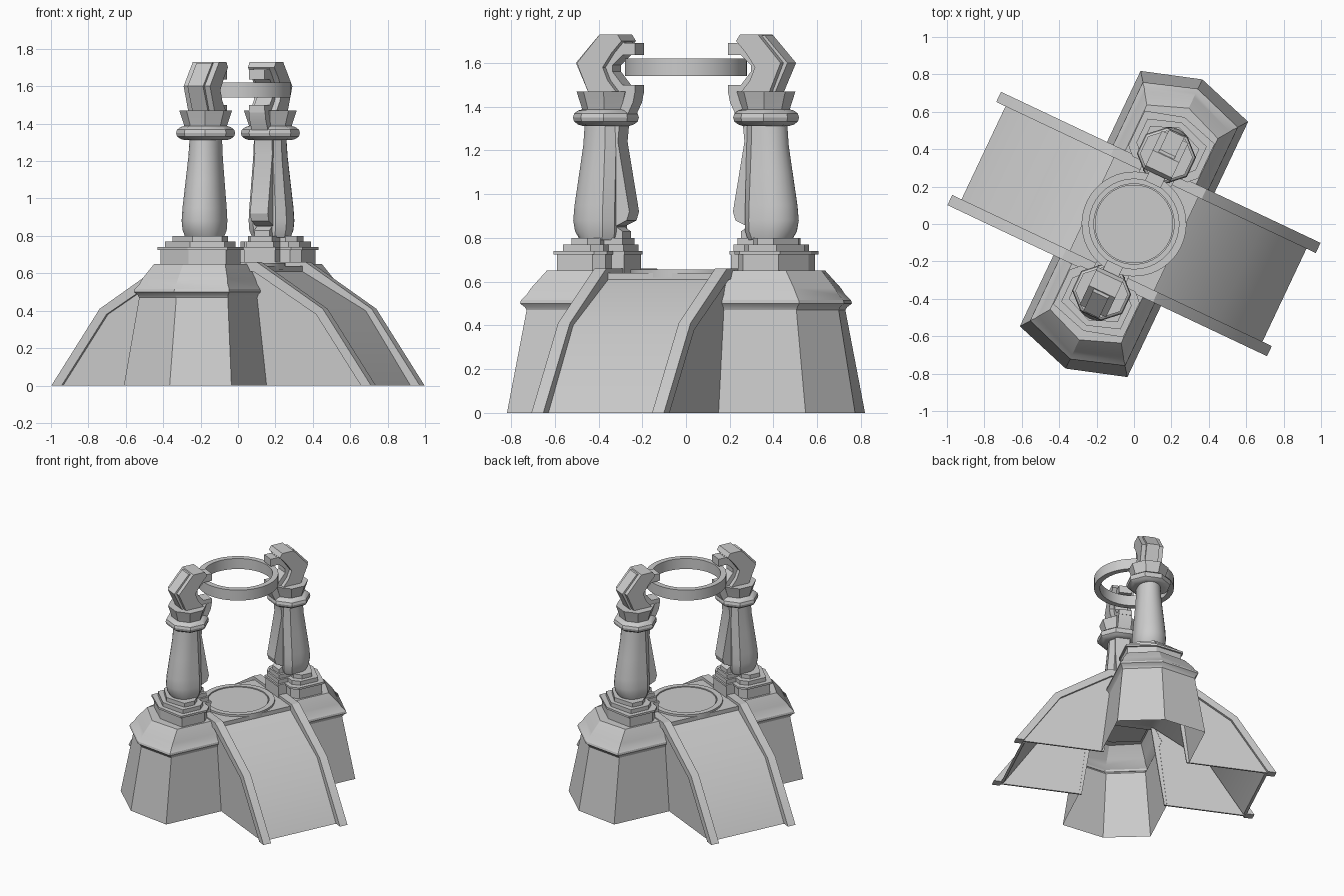
import bpy, bmesh, math
from mathutils import Matrix

cube = bpy.data.objects.get("Cube")
if cube:
    bpy.data.objects.remove(cube, do_unlink=True)

TURN = math.radians(-25.3)   # whole build is turned about z
stone = bpy.data.materials.new("pale_stone")
stone.use_nodes = True
GREY = (0.6, 0.6, 0.6, 1)
stone.diffuse_color = GREY
stone.node_tree.nodes["Principled BSDF"].inputs["Base Color"].default_value = GREY


def build(name, verts, faces, pair=True):
    """Mesh object; pair=True adds its half-turn twin."""
    me = bpy.data.meshes.new(name)
    me.from_pydata(verts, [], faces)
    bm = bmesh.new()
    bm.from_mesh(me)
    bmesh.ops.recalc_face_normals(bm, faces=bm.faces)
    bm.to_mesh(me)
    bm.free()
    me.materials.append(stone)
    for i, side in enumerate(("back", "front") if pair else ("",)):
        m = me.copy() if i else me
        m.transform(Matrix.Rotation(TURN if i == 0 else math.pi, 4, "Z"))
        ob = bpy.data.objects.new(f"{name}_{side}" if side else name, m)
        bpy.context.collection.objects.link(ob)
        bpy.ops.object.select_all(action="DESELECT")
        ob.select_set(True)
        bpy.context.view_layer.objects.active = ob
        bpy.ops.object.shade_smooth_by_angle(angle=math.radians(28))


def loft(name, rings, bottom=True, closed=True, pair=True):
    """Skin between rings of equal length, each (z, outline)."""
    n = len(rings[0][1])
    verts = [(x, y, z) for z, ring in rings for x, y in ring]
    faces = []
    for k in range(len(rings) - 1):
        for i in range(n if closed else n - 1):
            j = (i + 1) % n
            faces.append((k*n + i, k*n + j, k*n + n + j, k*n + n + i))
    if bottom:
        faces.append(tuple(range(n)))
    faces.append(tuple(range(len(verts) - n, len(verts))))
    build(name, verts, faces, pair)


def prism(name, pts, axis, lo, hi, pair=True):
    """Profile (a, z) extruded along x or y."""
    n = len(pts)
    place = (lambda a, z, d: (d, a, z)) if axis == "x" else (lambda a, z, d: (a, d, z))
    verts = [place(a, z, d) for d in (lo, hi) for a, z in pts]
    faces = [(i, (i + 1) % n, n + (i + 1) % n, n + i) for i in range(n)]
    faces += [tuple(range(n)), tuple(range(n, 2 * n))]
    build(name, verts, faces, pair)


def tube(name, r_out, r_in, z0, z1, n=48):
    prof = [(r_out, z0), (r_out, z1), (r_in, z1), (r_in, z0)]
    verts, faces = [], []
    for i in range(n):
        a = 2 * math.pi * i / n
        verts += [(r * math.cos(a), r * math.sin(a), z) for r, z in prof]
        for k in range(4):
            m, j = (k + 1) % 4, (i + 1) % n
            faces.append((i*4 + k, j*4 + k, j*4 + m, i*4 + m))
    build(name, verts, faces, pair=False)


def mirror(half):
    return half + [(-a, z) for a, z in reversed(half)]


# Arched ramps, deck and rails
panel_out = mirror([(0.89, 0), (0.625, 0.40), (0.25, 0.61), (0.25, 0.64)])
panel_in = mirror([(0.87, 0), (0.61, 0.38), (0.24, 0.59), (0.2, 0.61)])
prism("ramp_panel", panel_out + panel_in[::-1], "y", -0.29, 0.29, pair=False)
rail_out = mirror([(0.945, 0), (0.66, 0.41), (0.27, 0.66)])
rail_in = mirror([(0.885, 0), (0.62, 0.38), (0.25, 0.61)])
prism("ramp_rail", rail_out + rail_in[::-1], "y", 0.275, 0.335)
for s, tag in ((1, "left"), (-1, "right")):
    wall = [(0.9, 0), (0.635, 0.395), (0.26, 0.63), (0.2, 0.63), (0.3, 0)]
    prism(f"ramp_side_wall_{tag}", [(s * a, z) for a, z in wall], "y", 0.303, 0.315)

# Round dais on the deck
tube("dais_rim", 0.255, 0.215, 0.62, 0.655)
circle = [(0.21 * math.cos(i * math.pi / 24), 0.21 * math.sin(i * math.pi / 24)) for i in range(48)]
loft("dais_disc", [(0.62, circle), (0.65, circle)], pair=False)


# Blunt-pointed plinths, open below
def prow(w, shoulder, tip, start=0.3):
    return [(-w, start), (-w, shoulder), (0, tip), (w, shoulder), (w, start)]


loft("plinth", [
    (0, prow(0.318, 0.755, 0.855)),
    (0.47, prow(0.262, 0.682, 0.772)),
    (0.485, prow(0.268, 0.69, 0.78)),
    (0.5, prow(0.282, 0.706, 0.8)),
    (0.515, prow(0.28, 0.702, 0.796)),
    (0.54, prow(0.262, 0.682, 0.772)),
    (0.57, prow(0.252, 0.665, 0.752)),
    (0.65, prow(0.21, 0.605, 0.685)),
], bottom=False, closed=False)


# Stepped pedestals with a narrow neck towards the middle
def step(d):
    half = [(0.09 - d * 0.5, 0.27 + d * 0.4), (0.09 - d * 0.5, 0.335 + d),
            (0.15 - d, 0.335 + d), (0.195 - d, 0.38 + d), (0.195 - d, 0.56 - d)]
    return half + [(0, 0.62 - d)] + [(-a, b) for a, b in reversed(half)]


for i, (z0, z1, d) in enumerate([(0.64, 0.725, 0), (0.725, 0.74, -0.012),
                                 (0.74, 0.77, 0.02), (0.77, 0.8, 0.05)]):
    loft(f"pedestal_step_{i + 1}", [(z0, step(d)), (z1, step(d))])


# Columns: flat inside, rounded outside
def column(w, inner, mid, outer):
    arc = [(w * math.cos(a), mid + (outer - mid) * math.sin(a))
           for a in (math.pi * i / 12 for i in range(13))]
    return [(-w * 0.6, inner), (w * 0.6, inner), (w, inner + 0.04)] + arc + [(-w, inner + 0.04)]


loft("column", [
    (0.79, column(0.095, 0.34, 0.44, 0.525)),
    (0.83, column(0.108, 0.33, 0.44, 0.55)),
    (0.88, column(0.112, 0.33, 0.44, 0.56)),
    (0.95, column(0.108, 0.33, 0.44, 0.553)),
    (1.1, column(0.095, 0.33, 0.43, 0.53)),
    (1.22, column(0.085, 0.33, 0.42, 0.512)),
    (1.33, column(0.08, 0.33, 0.41, 0.505)),
])

# Struts on the inner face of the columns
prism("strut", [(0.31, 1.34), (0.32, 1.24), (0.262, 0.92), (0.275, 0.88), (0.36, 0.84),
                (0.38, 0.84), (0.38, 1.34)], "x", -0.052, 0.052)
prism("strut_foot", [(0.3, 0.79), (0.3, 0.83), (0.36, 0.87), (0.4, 0.79)], "x", -0.045, 0.045)


# Collars and cups
def octagon(r, c=0.405):
    k = r * math.tan(math.pi / 8)
    q = [(r, -k), (r, k), (k, r), (-k, r), (-r, k), (-r, -k), (-k, -r), (k, -r)]
    return [(a, c + b * 0.93) for a, b in q]


loft("collar", [(z, octagon(r)) for z, r in [
    (1.312, 0.105), (1.318, 0.125), (1.332, 0.143), (1.35, 0.148),
    (1.368, 0.143), (1.382, 0.125), (1.388, 0.105)]])
loft("cup", [(1.38, octagon(0.105)), (1.40, octagon(0.11)), (1.47, octagon(0.132))])

# Hooked heads that grip the ring: narrow core, wider shell and lower hook
prism("head_core", [(0.235, 1.69), (0.29, 1.69), (0.31, 1.725), (0.42, 1.725), (0.535, 1.6),
                    (0.47, 1.46), (0.235, 1.46), (0.235, 1.50), (0.30, 1.50), (0.35, 1.56),
                    (0.35, 1.59), (0.30, 1.635), (0.235, 1.635)], "x", -0.046, 0.046)
prism("head_shell", [(0.29, 1.70), (0.31, 1.73), (0.40, 1.73), (0.515, 1.6), (0.455, 1.46),
                     (0.31, 1.46), (0.36, 1.52), (0.385, 1.58), (0.34, 1.645)],
      "x", -0.078, 0.078)
prism("head_hook", [(0.235, 1.47), (0.245, 1.42), (0.285, 1.34), (0.34, 1.33), (0.37, 1.47)],
      "x", -0.048, 0.048)

# Floating ring
tube("ring", 0.28, 0.24, 1.54, 1.62)
